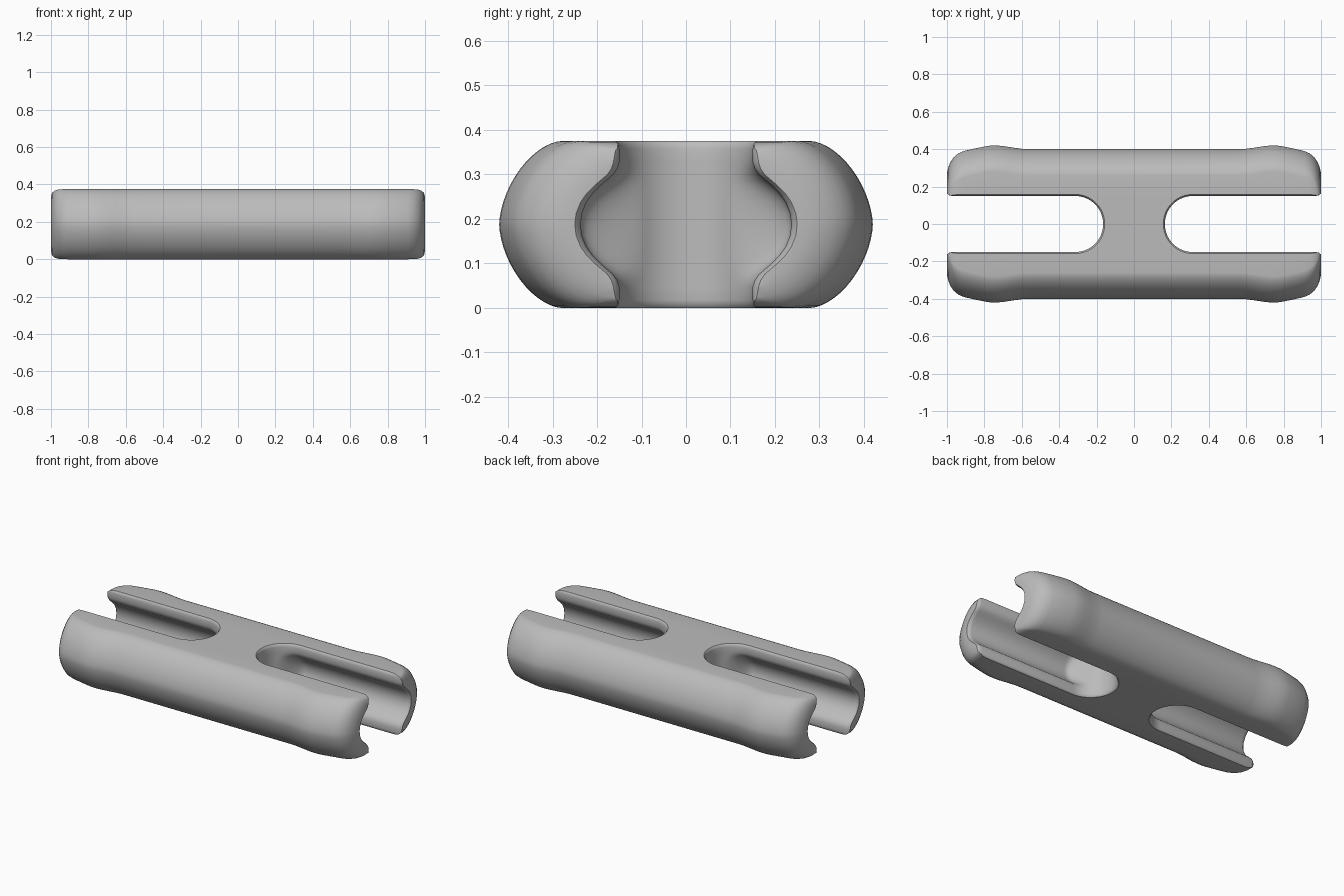
import bpy, bmesh
from math import sin, cos, pi, radians

old = bpy.data.objects.get("Cube")
if old:
    bpy.data.objects.remove(old, do_unlink=True)

MID = 0.1875  # half of the height


def loft(name, rings):
    """Skin a list of equal closed rings and cap both ends."""
    bm = bmesh.new()
    rows = [[bm.verts.new(p) for p in ring] for ring in rings]
    n = len(rows[0])
    for a, b in zip(rows, rows[1:]):
        for i in range(n):
            j = (i + 1) % n
            bm.faces.new((a[i], a[j], b[j], b[i]))
    bm.faces.new(rows[0])
    bm.faces.new(rows[-1])
    bmesh.ops.recalc_face_normals(bm, faces=bm.faces)
    mesh = bpy.data.meshes.new(name)
    bm.to_mesh(mesh)
    bm.free()
    obj = bpy.data.objects.new(name, mesh)
    bpy.context.collection.objects.link(obj)
    return obj


def body_ring(x, width, height):
    """Flat top and bottom with bulging sides."""
    side = 0.14
    quarter = []
    for i in range(15):
        a = pi / 2 * i / 14
        y = width - side + side * max(sin(a), 0) ** 1.18
        quarter.append((y, height * max(cos(a), 0) ** 1.18))
    half = quarter + [(y, -z) for y, z in reversed(quarter[:-1])]
    full = half + [(-y, z) for y, z in reversed(half)]
    return [(x, y, MID + z) for y, z in full]


def ease(t):
    t = min(max(t, 0), 1)
    return t * t * (3 - 2 * t)


# Body: straight middle, swollen shoulders, rounded ends (x, half width, half height)
stations = [(0.56, 0.4, MID), (0.6, 0.402, MID), (0.65, 0.409, MID), (0.7, 0.417, MID),
            (0.74, 0.42, MID), (0.78, 0.418, MID), (0.85, 0.404, MID), (0.91, 0.39, MID),
            (0.94, 0.377, 0.187), (0.965, 0.356, 0.184), (0.982, 0.33, 0.178),
            (0.994, 0.30, 0.168), (1.0, 0.27, 0.15)]
stations = [(-x, w, h) for x, w, h in reversed(stations)] + stations
body = loft("link_body", [body_ring(*s) for s in stations])

# Slot profile: distance from mid height, side groove depth, edge rounding
levels = [(0, 0.087, 0), (0.025, 0.084, 0), (0.05, 0.074, 0), (0.07, 0.06, 0),
          (0.088, 0.042, 0), (0.1, 0.028, 0), (0.112, 0.014, 0), (0.125, 0.005, 0),
          (0.14, 0, 0), (0.17, 0, 0), (0.179, 0, 0.002), (0.185, 0, 0.006), (0.2, 0, 0.02)]
levels = [(-s, g, r) for s, g, r in reversed(levels[1:])] + levels


def slot_ring(sign, s, groove, rounding):
    """Half stadium outline; the groove fades out around the closed end."""
    radius = 0.15
    pts = []
    for i in range(49):
        a = -pi / 2 + pi * i / 48
        fade = ease((abs(a) - radians(38)) / radians(45))
        y = (radius + rounding) * sin(a) + (groove * fade if a > 0 else -groove * fade)
        pts.append((0.315 - (radius + rounding) * cos(a), y))
    edge = radius + rounding + groove
    mouth = [(0.975, 0), (0.99, 0.004), (1.0, 0.013), (1.03, 0.04)]
    pts += [(x, edge + f) for x, f in mouth]
    pts += [(x, -edge - f) for x, f in reversed(mouth)]
    return [(sign * x, y, MID + s) for x, y in pts]


# Cut one open slot into each end
bpy.context.view_layer.objects.active = body
body.select_set(True)
for sign in (-1, 1):
    cutter = loft("slot_cutter", [slot_ring(sign, *v) for v in levels])
    cutter.hide_render = True
    mod = body.modifiers.new("slot", 'BOOLEAN')
    mod.operation = 'DIFFERENCE'
    mod.solver = 'EXACT'
    mod.object = cutter
    bpy.ops.object.modifier_apply(modifier=mod.name)
    bpy.data.objects.remove(cutter, do_unlink=True)

# Plain grey finish
grey = bpy.data.materials.new("plain_grey")
grey.use_nodes = True
colour = (0.5, 0.5, 0.5, 1)
grey.diffuse_color = colour
grey.node_tree.nodes["Principled BSDF"].inputs["Base Color"].default_value = colour
body.data.materials.clear()
body.data.materials.append(grey)
bpy.ops.object.shade_smooth_by_angle(angle=radians(35))
